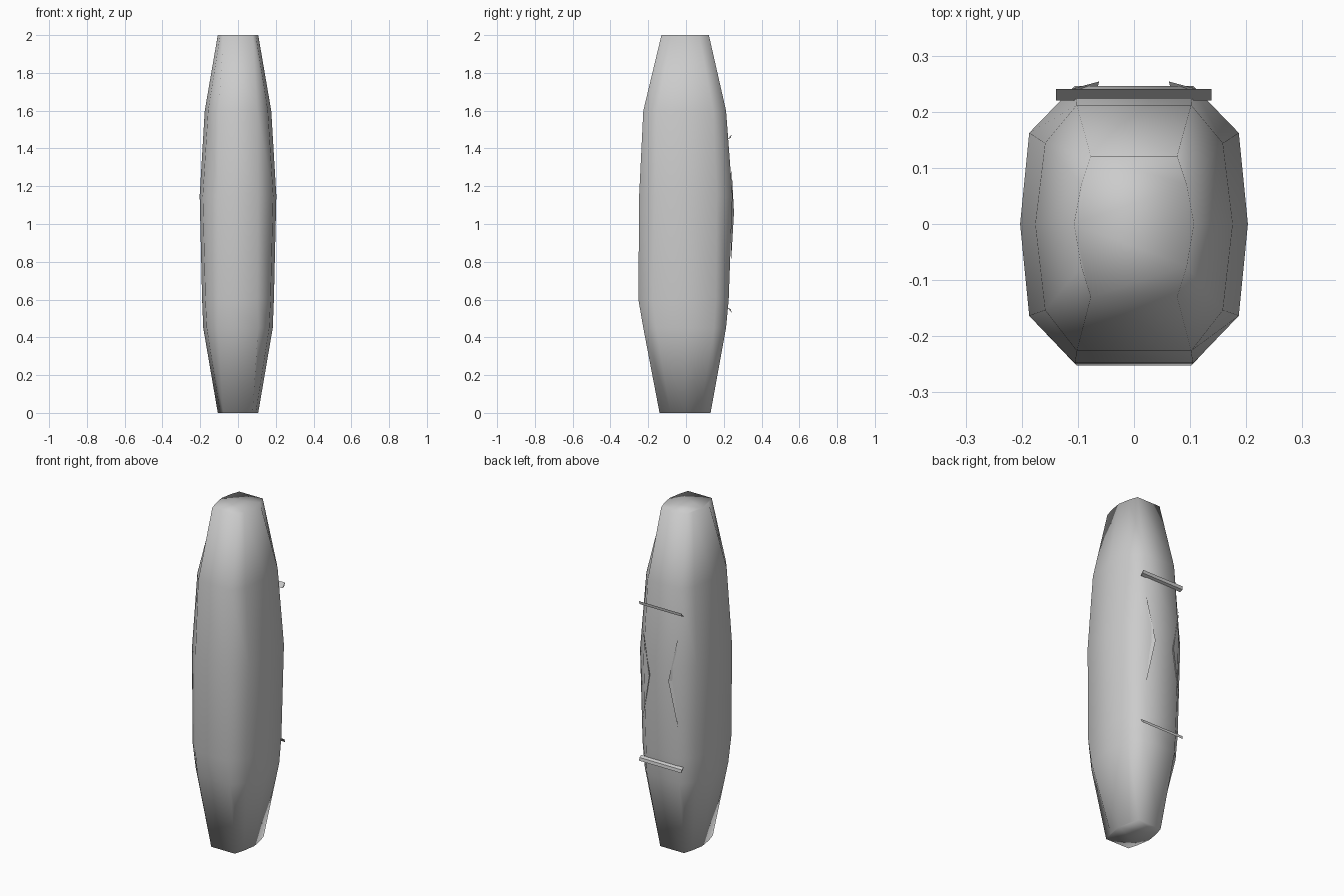
import bpy, bmesh

if "Cube" in bpy.data.objects:
    bpy.data.objects.remove(bpy.data.objects["Cube"])


def make_object(name, bm, smooth=True):
    bmesh.ops.recalc_face_normals(bm, faces=bm.faces)
    me = bpy.data.meshes.new(name)
    bm.to_mesh(me)
    bm.free()
    for p in me.polygons:
        p.use_smooth = smooth
    ob = bpy.data.objects.new(name, me)
    bpy.context.collection.objects.link(ob)
    return ob


def loft(name, rings, smooth=True):
    bm = bmesh.new()
    loops = [[bm.verts.new(p) for p in ring] for ring in rings]
    n = len(loops[0])
    for a, b in zip(loops, loops[1:]):
        for i in range(n):
            j = (i + 1) % n
            bm.faces.new((a[i], a[j], b[j], b[i]))
    bm.faces.new(loops[0][::-1])
    bm.faces.new(loops[-1])
    return make_object(name, bm, smooth)


# Body: faceted rounded-rectangle sections lofted upwards
def body_ring(z, hx, front, back, flat, cx, cy):
    unit = [(flat, 1), (cx, cy), (1, 0), (cx, -cy), (flat, -1)]
    unit = unit + [(-x, y) for x, y in reversed(unit)]
    # reversed half runs bottom to top, closing the loop
    return [(x * hx, y * (back if y > 0 else front), z) for x, y in unit]


# z, half width, front depth, back depth, flat part, corner x, corner y
sections = [
    (0.00, 0.107, 0.140, 0.130, 0.72, 0.88, 0.58),
    (0.45, 0.184, 0.226, 0.212, 0.58, 0.90, 0.70),
    (0.60, 0.190, 0.252, 0.226, 0.54, 0.91, 0.70),
    (1.15, 0.203, 0.248, 0.246, 0.52, 0.92, 0.66),
    (1.60, 0.176, 0.226, 0.212, 0.58, 0.90, 0.68),
    (2.00, 0.107, 0.130, 0.121, 0.72, 0.88, 0.58),
]
loft("body", [body_ring(*s) for s in sections])

# Horizontal trim bars on the back: slim triangular strips
for name, z, s in (("upper_back_bar", 1.46, 1), ("lower_back_bar", 0.545, -1)):
    rings = []
    for x in (-0.139, 0.138):
        rings.append([(x, 0.220, z - 0.012 * s),
                      (x, 0.241, z + 0.014 * s),
                      (x, 0.238, z - 0.004 * s)])
    loft(name, rings, False)

# Bent slivers on the back, mirrored left and right
for name, s in (("left_back_sliver", -1), ("right_back_sliver", 1)):
    bm = bmesh.new()
    top = bm.verts.new((0.114 * s, 0.240, 1.32))
    low = bm.verts.new((0.114 * s, 0.238, 0.79))
    mid = [bm.verts.new((x * s, y, 1.06)) for x, y in
           ((0.062, 0.254), (0.066, 0.240), (0.084, 0.240))]
    for i in range(3):
        a, b = mid[i], mid[(i + 1) % 3]
        bm.faces.new((a, b, top))
        bm.faces.new((b, a, low))
    make_object(name, bm, False)
